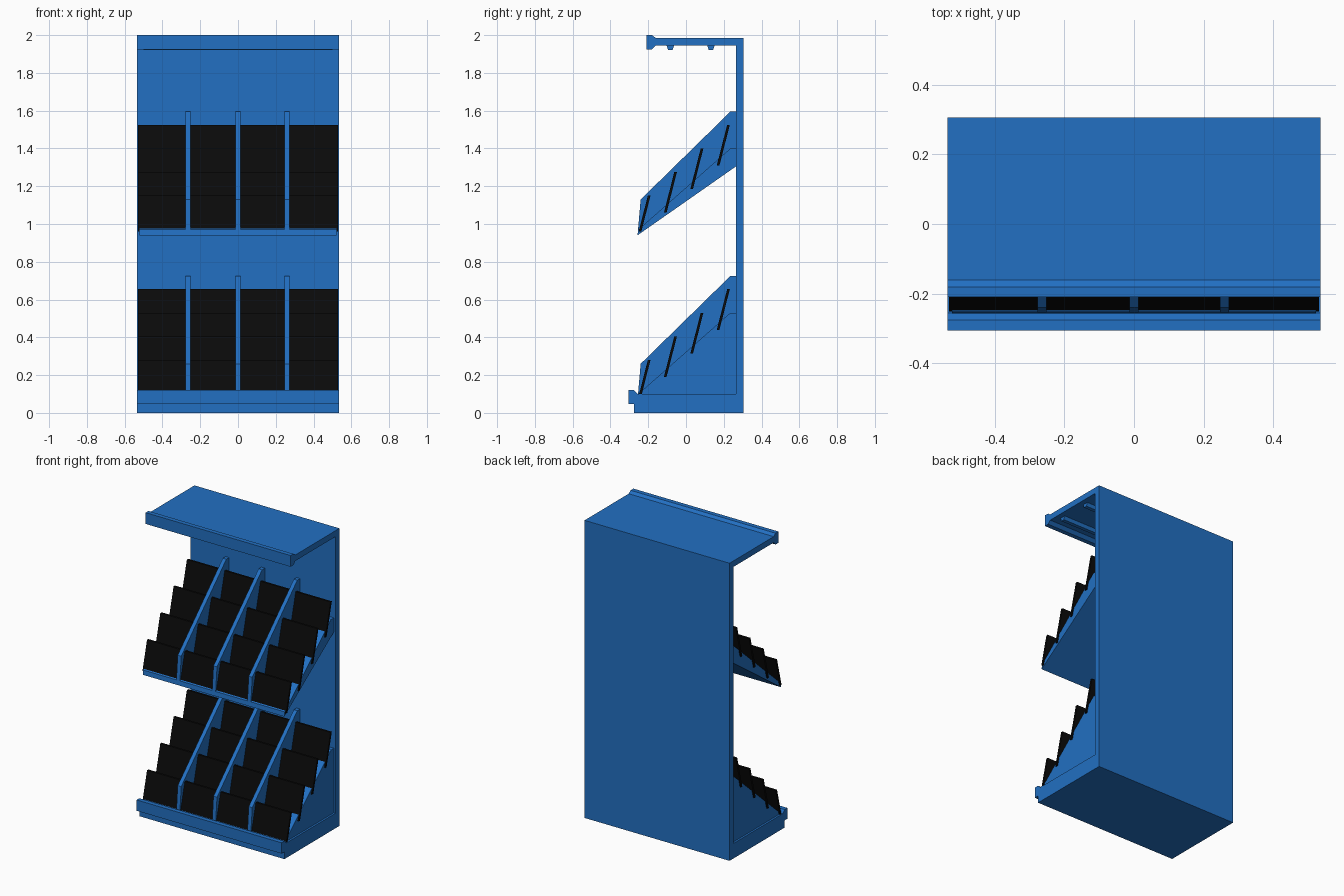
import bpy
import bmesh
from mathutils import Vector

cube = bpy.data.objects.get("Cube")
if cube:
    bpy.data.objects.remove(cube, do_unlink=True)


def make_material(name, rgb):
    mat = bpy.data.materials.new(name)
    mat.use_nodes = True
    mat.diffuse_color = (*rgb, 1)
    mat.node_tree.nodes["Principled BSDF"].inputs["Base Color"].default_value = (*rgb, 1)
    return mat


blue = make_material("blue", (0.016, 0.16, 0.54))
black = make_material("black", (0.003, 0.003, 0.003))


def extrude_profile(name, profile, x0, x1, mat, lift=0.0):
    """Extrude a (y, z) outline along x."""
    bm = bmesh.new()
    face = bm.faces.new([bm.verts.new((x0, y, z + lift)) for y, z in profile])
    ext = bmesh.ops.extrude_face_region(bm, geom=[face])
    moved = [v for v in ext["geom"] if isinstance(v, bmesh.types.BMVert)]
    bmesh.ops.translate(bm, verts=moved, vec=Vector((x1 - x0, 0, 0)))
    bmesh.ops.recalc_face_normals(bm, faces=bm.faces)
    mesh = bpy.data.meshes.new(name)
    bm.to_mesh(mesh)
    bm.free()
    mesh.materials.append(mat)
    obj = bpy.data.objects.new(name, mesh)
    bpy.context.collection.objects.link(obj)
    return obj


HALF = 0.535          # half width of the stand
BACK = 0.305          # rear plane
PANEL = 0.265         # front of the back panel
SHELF = 0.522         # half width of the shelves

# Main shell: back panel, base and canopy
extrude_profile("back_panel", [(PANEL, 0.1), (BACK, 0.1), (BACK, 1.945), (PANEL, 1.945)],
                -HALF, HALF, blue)
extrude_profile("base", [(-0.275, 0), (BACK, 0), (BACK, 0.1), (-0.255, 0.1), (-0.275, 0.12),
                         (-0.305, 0.12), (-0.305, 0.048), (-0.275, 0.048)],
                -HALF, HALF, blue)
extrude_profile("canopy", [(-0.21, 1.925), (-0.21, 2), (-0.18, 2), (-0.16, 1.985), (BACK, 1.985),
                           (BACK, 1.945), (-0.16, 1.945), (-0.18, 1.925)],
                -HALF, HALF, blue)

# Light strips under the canopy
for i, y in enumerate((-0.083, 0.132)):
    extrude_profile(f"light_strip_{i}", [(y - 0.02, 1.946), (y + 0.02, 1.946),
                                         (y + 0.012, 1.922), (y - 0.012, 1.922)],
                    -0.5, 0.5, blue)

# Sloping shelves; the lower one is a solid wedge on the base
shelf_top = [(PANEL, 1.4), (0.235, 1.4), (-0.253, 0.97)]
extrude_profile("upper_shelf", [(-0.257, 0.94), (PANEL, 1.305)] + shelf_top, -SHELF, SHELF, blue)
extrude_profile("lower_shelf", [(PANEL, 0.97), (PANEL, 1.4), (0.235, 1.4), (-0.253, 0.97)],
                -SHELF, SHELF, blue, -0.87)

# Dividers and slanted black panels on each shelf
dividers = (-0.264, 0, 0.26)
edges = [-0.53, *dividers, 0.53]
for level, lift in (("upper", 0.0), ("lower", -0.87)):
    for i, x in enumerate(dividers):
        extrude_profile(f"{level}_divider_{i}",
                        [(-0.254, 0.97), (-0.24, 1.13), (0.235, 1.595), (PANEL, 1.595),
                         (PANEL, 1.38), (0.235, 1.38)],
                        x - 0.013, x + 0.013, blue, lift)
    for row in range(4):
        y, z = -0.257 + 0.14 * row, 0.935 + 0.125 * row
        low = 0.025 if row == 0 else 0.0
        shift = low * 0.26
        outline = [(y + shift, z + low), (y + 0.055, z + 0.215),
                   (y + 0.069, z + 0.215), (y + 0.014 + shift, z + low)]
        for col in range(4):
            extrude_profile(f"{level}_panel_{row}_{col}", outline,
                            edges[col] + (0.013 if col else 0),
                            edges[col + 1] - (0.013 if col < 3 else 0), black, lift)
